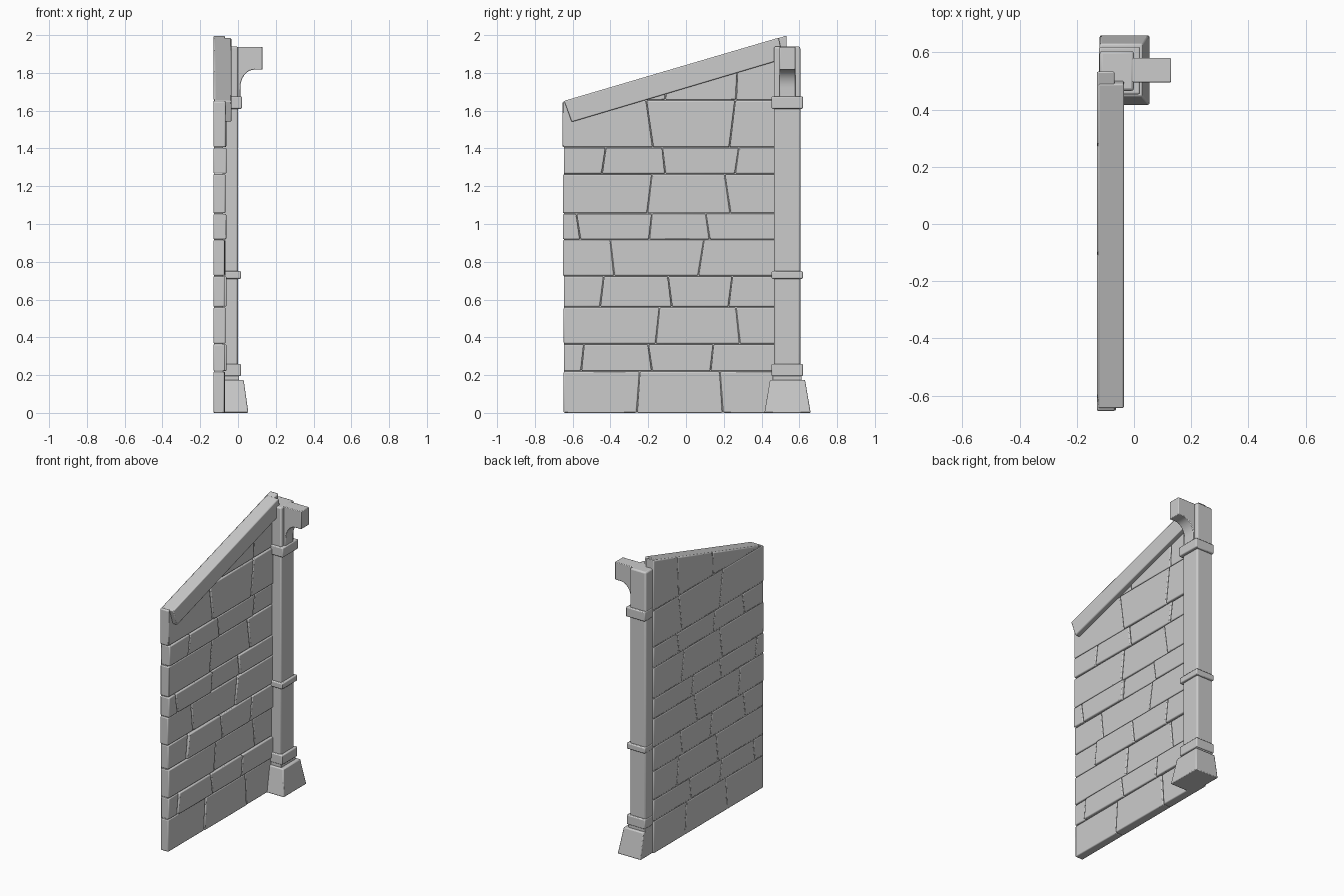
import bpy, bmesh, math, random

if "Cube" in bpy.data.objects:
    bpy.data.objects.remove(bpy.data.objects["Cube"])
random.seed(4)


def finish(name, bm, bevel):
    bmesh.ops.recalc_face_normals(bm, faces=bm.faces)
    me = bpy.data.meshes.new(name)
    bm.to_mesh(me)
    bm.free()
    ob = bpy.data.objects.new(name, me)
    bpy.context.collection.objects.link(ob)
    if bevel:
        m = ob.modifiers.new("bevel", 'BEVEL')
        m.width, m.segments, m.limit_method = bevel, 2, 'ANGLE'
    bpy.context.view_layer.objects.active = ob
    ob.select_set(True)
    bpy.ops.object.shade_smooth_by_angle(angle=math.radians(35))
    ob.select_set(False)
    return ob


def prism(name, rings, bevel=0.006):
    """Solid between two matching rings of 3D points."""
    bm = bmesh.new()
    a, b = [[bm.verts.new(p) for p in r] for r in rings]
    n = len(a)
    bm.faces.new(a)
    bm.faces.new(b[::-1])
    for i in range(n):
        bm.faces.new((a[i], b[i], b[(i + 1) % n], a[(i + 1) % n]))
    return finish(name, bm, bevel)


def slab(name, yz, x0, x1, bevel=0.006):
    return prism(name, [[(x, y, z) for y, z in yz] for x in (x0, x1)], bevel)


def taper(name, low, high, bevel=0.006):
    """Box from two (x0, x1, y0, y1, z) rectangles."""
    return prism(name, [[(r[0], r[2], r[4]), (r[1], r[2], r[4]),
                         (r[1], r[3], r[4]), (r[0], r[3], r[4])]
                        for r in (low, high)], bevel)


def roof(y):
    return 1.648 + 0.295 * (y + 0.65)


def clip(poly):
    """Keep the part of a yz polygon below the sloping wall top."""
    out = []
    for p, q in zip(poly, poly[1:] + poly[:1]):
        dp, dq = roof(p[0]) - p[1], roof(q[0]) - q[1]
        if dp >= 0:
            out.append(p)
        if dp * dq < 0:
            t = dp / (dp - dq)
            out.append((p[0] + t * (q[0] - p[0]), p[1] + t * (q[1] - p[1])))
    return out


# Stone courses: heights and slanted joints (y at bottom, y at top)
heights = [0, .22, .365, .56, .725, .917, 1.055, 1.265, 1.405, 1.655, 2.1]
joints = [
    [(-.26, -.245), (.195, .18)],
    [(-.555, -.54), (-.18, -.20), (.13, .145)],
    [(-.16, -.14), (.285, .265)],
    [(-.455, -.435), (-.075, -.095), (.225, .245)],
    [(-.38, -.40), (.065, .095)],
    [(-.56, -.58), (-.195, -.18), (.125, .105)],
    [(-.205, -.18), (.235, .205)],
    [(-.445, -.425), (-.11, -.125), (.26, .28)],
    [(-.175, -.21), (.23, .26)],
    [(-.11, -.09), (.265, .285)],
]
g = 0.002
for r, row in enumerate(joints):
    z0, z1 = heights[r] + (g if r else 0), heights[r + 1] - g
    left = -0.65 - random.uniform(-.002, .006)
    edges = [(left, left)] + row + [(.535, .535)]
    for i, (a, b) in enumerate(zip(edges, edges[1:])):
        poly = clip([(a[0] + g, z0), (b[0] - g, z0), (b[1] - g, z1), (a[1] + g, z1)])
        if len(poly) > 2:
            slab(f"stone_{r}_{i}", poly, -.13, -.066 + random.uniform(-.008, .006))

# Mortar backing
slab("wall_core", [(-.645, .003), (.53, .003), (.53, roof(.53) - .005),
                   (-.645, roof(-.645) - .005)], -.128, -.08, 0)

# Sloping coping beam
slab("coping_beam", [(-.645, 1.652), (-.605, 1.54), (.515, 1.873), (.49, 1.986)],
     -.126, -.035)

# Pillar: foot, neck, shaft, bands
taper("pillar_foot", (-.12, .055, .415, .66, 0), (-.12, .03, .445, .63, .175))
taper("pillar_neck", (-.12, .006, .458, .612, .17), (-.12, .006, .458, .612, .2), .003)
taper("pillar_shaft", (-.12, 0, .465, .605, .16), (-.12, 0, .465, .605, 1.94), .01)
for name, z0, z1, e in (("low_band", .195, .26, .016), ("mid_band", .71, .75, .016),
                        ("top_band", 1.61, 1.675, .021)):
    rect = (-.122, e, .453, .619)
    taper(name, rect + (z0,), rect + (z1,))

# Curved bracket carrying the pillar head
prof = [(-.05, 1.67), (.012, 1.67)]
for k in range(9):
    t = math.pi / 2 * k / 8
    prof.append((.085 - .073 * math.cos(t), 1.72 + .097 * math.sin(t)))
prof += [(.13, 1.817), (.13, 1.938), (-.05, 1.938)]
prism("bracket", [[(x, y, z) for x, z in prof] for y in (.495, .58)], .004)
